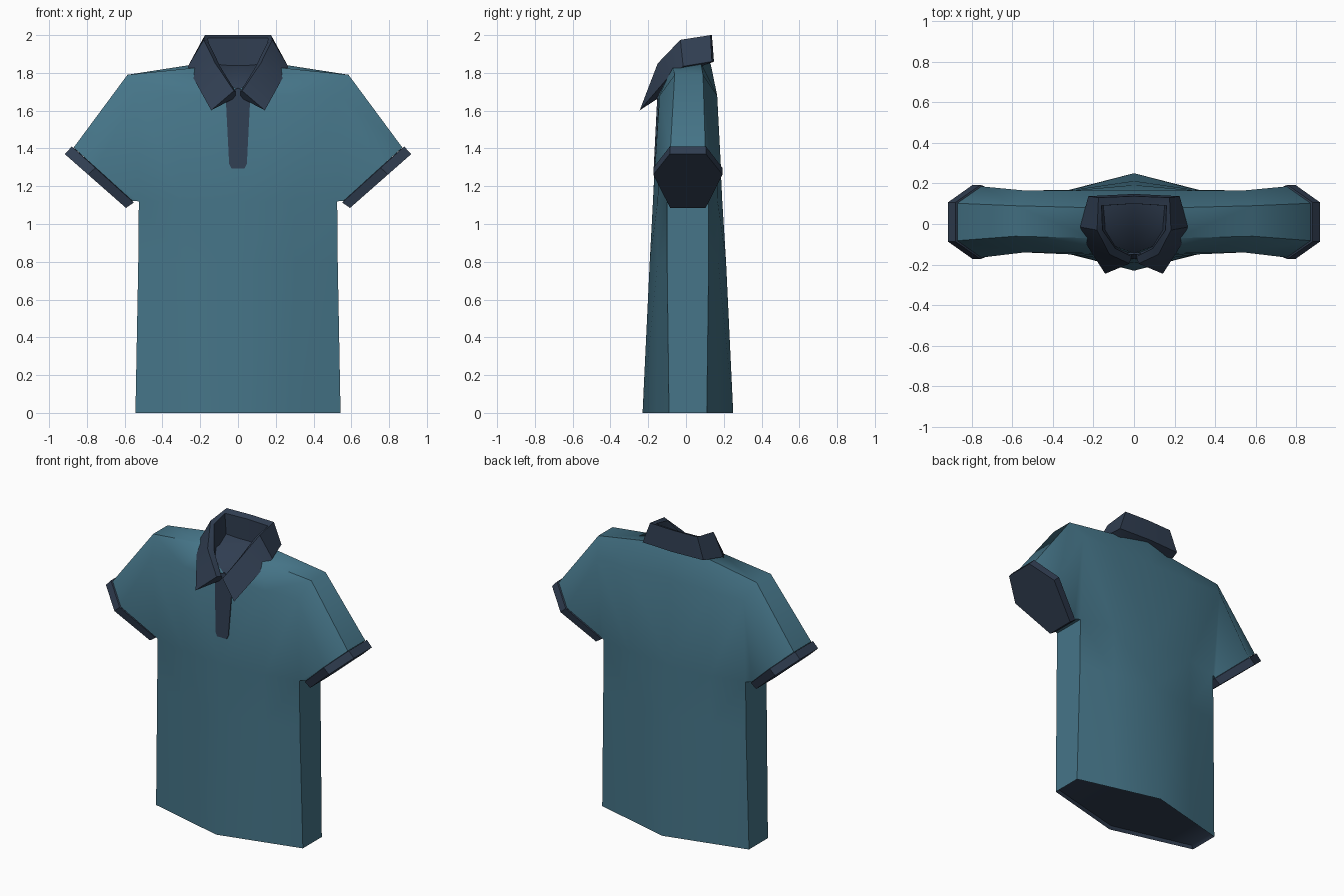
import bpy, bmesh, math
from mathutils import Vector

if "Cube" in bpy.data.objects:
    bpy.data.objects.remove(bpy.data.objects["Cube"])


def material(name, rgb):
    m = bpy.data.materials.new(name)
    m.diffuse_color = (*rgb, 1)
    m.use_nodes = True
    m.node_tree.nodes["Principled BSDF"].inputs["Base Color"].default_value = m.diffuse_color
    return m


teal = material("teal cloth", (0.06, 0.176, 0.245))
navy = material("navy trim", (0.030, 0.048, 0.083))


def finish(name, faces, mats, angle, mirror=True):
    """Make an object from (points, material index) faces, mirrored across x."""
    bm = bmesh.new()
    for pts, mi in faces:
        f = bm.faces.new([bm.verts.new(p) for p in pts])
        f.material_index = mi
    if mirror:
        geom = bm.verts[:] + bm.edges[:] + bm.faces[:]
        bmesh.ops.mirror(bm, geom=geom, axis='X', merge_dist=0.0001)
    bmesh.ops.remove_doubles(bm, verts=bm.verts[:], dist=0.0005)
    bmesh.ops.recalc_face_normals(bm, faces=bm.faces[:])
    me = bpy.data.meshes.new(name)
    bm.to_mesh(me)
    bm.free()
    for m in mats:
        me.materials.append(m)
    ob = bpy.data.objects.new(name, me)
    bpy.context.collection.objects.link(ob)
    bpy.ops.object.select_all(action='DESELECT')
    ob.select_set(True)
    bpy.context.view_layer.objects.active = ob
    bpy.ops.object.shade_smooth_by_angle(angle=math.radians(angle))
    return ob


def strip(a, b, mi=0, closed=False):
    """Quads between two point rows."""
    n = len(a) if closed else len(a) - 1
    k = len(a)
    return [((a[i], a[(i + 1) % k], b[(i + 1) % k], b[i]), mi) for i in range(n)]


# torso half: rows of centre, middle and side points, front and back
def row(z, w, side, mid, centre):
    return [[(0, centre[s], z), (0.3, mid[s], z), (w, side[s], z)] for s in (0, 1)]


rows = [
    row(0.00, 0.543, (-0.09, 0.11), (-0.153, 0.173), (-0.23, 0.25)),
    row(0.80, 0.528, (-0.10, 0.12), (-0.150, 0.170), (-0.192, 0.212)),
    row(1.12, 0.525, (-0.10, 0.12), (-0.150, 0.168), (-0.175, 0.192)),
    row(1.68, 0.540, (-0.14, 0.165), (-0.143, 0.165), (-0.147, 0.165)),
    [[(0, -0.145, 1.71), (0.20, -0.07, 1.83), (0.585, -0.06, 1.79)],
     [(0, 0.13, 1.85), (0.20, 0.08, 1.85), (0.585, 0.09, 1.79)]],
]
body = []
for lo, hi in zip(rows, rows[1:]):
    for s in (0, 1):
        body += strip(lo[s], hi[s])
for lo, hi in zip(rows[:2], rows[1:3]):          # side panels below the armpit
    body.append(((lo[0][2], lo[1][2], hi[1][2], hi[0][2]), 0))
top_f, top_b = rows[4]
body += strip(top_f[1:], top_b[1:])              # shoulder
body.append(((top_f[0], top_f[1], top_b[1], top_b[0]), 1))   # inside of neck

# hem lining, slightly recessed
rim_f, rim_b = rows[0]
lin_f = [(p[0] * 0.97, p[1] * 0.94, 0.02) for p in rim_f]
lin_b = [(p[0] * 0.97, p[1] * 0.94, 0.02) for p in rim_b]
body += strip(rim_f, lin_f, 1) + strip(rim_b, lin_b, 1) + strip(lin_f, lin_b, 1)
body.append(((rim_f[2], rim_b[2], lin_b[2], lin_f[2]), 1))


# sleeves grow from the open shoulder loop to a six-sided end
def hexagon(outer, inner, grow=0.0):
    o, i = Vector(outer), Vector(inner)
    spec = [(1, -0.08, 0.5), (0.38, -0.165, 1), (0, -0.082, 0.5),
            (0, 0.102, -0.5), (0.38, 0.185, -1), (1, 0.10, -0.5)]
    pts = []
    for t, y, k in spec:
        p = o.lerp(i, t)
        pts.append((p.x, y - k * grow, p.y))
    return pts


shoulder = [rows[2][0][2], rows[3][0][2], rows[4][0][2],
            rows[4][1][2], rows[3][1][2], rows[2][1][2]]
body += strip(shoulder, hexagon((0.87, 1.405), (0.558, 1.122)), 0, True)
finish("shirt_body", body, [teal, navy], 55)

# sleeve cuffs
cuff_a = hexagon((0.88, 1.41), (0.552, 1.113), 0.008)
cuff_b = hexagon((0.917, 1.37), (0.593, 1.085), 0.008)
inner = hexagon((0.86, 1.395), (0.565, 1.13))
cuff = strip(inner, cuff_a, 0, True) + strip(cuff_a, cuff_b, 0, True)
cuff.append((cuff_b, 0))
finish("sleeve_cuffs", cuff, [navy], 35)

# folded collar: cross-sections from centre back round to the front point
# (inner foot, inner fold, outer fold, outer edge)
sections = [
    [(0, 0.10, 1.84), (0, 0.10, 1.985), (0, 0.137, 2.0), (0, 0.148, 1.86)],
    [(0.15, 0.09, 1.84), (0.16, 0.09, 1.985), (0.175, 0.13, 2.0), (0.225, 0.137, 1.86)],
    [(0.14, -0.03, 1.78), (0.155, -0.03, 1.96), (0.182, -0.03, 1.975), (0.265, -0.015, 1.835)],
    [(0.09, -0.11, 1.73), (0.092, -0.12, 1.83), (0.12, -0.15, 1.85), (0.235, -0.10, 1.77)],
    [(0.012, -0.14, 1.67), (0.012, -0.16, 1.70), (0.022, -0.195, 1.705), (0.142, -0.245, 1.602)],
]
collar = []
for a, b in zip(sections, sections[1:]):
    collar += strip(a, b, 0, True)
collar.append((sections[-1], 0))
finish("collar", collar, [navy], 40)

# button placket plate on the chest
outline = [(0, 1.295), (0.035, 1.295), (0.047, 1.32), (0.066, 1.69), (0, 1.72)]


def chest_y(z):
    return -0.175 + (z - 1.12) * 0.05


front = [(x, chest_y(z) - 0.005, z) for x, z in outline]
back = [(x, chest_y(z) + 0.004, z) for x, z in outline]
placket = [(front, 0), (back, 0)] + strip(front, back)
finish("placket", placket, [navy], 30)
